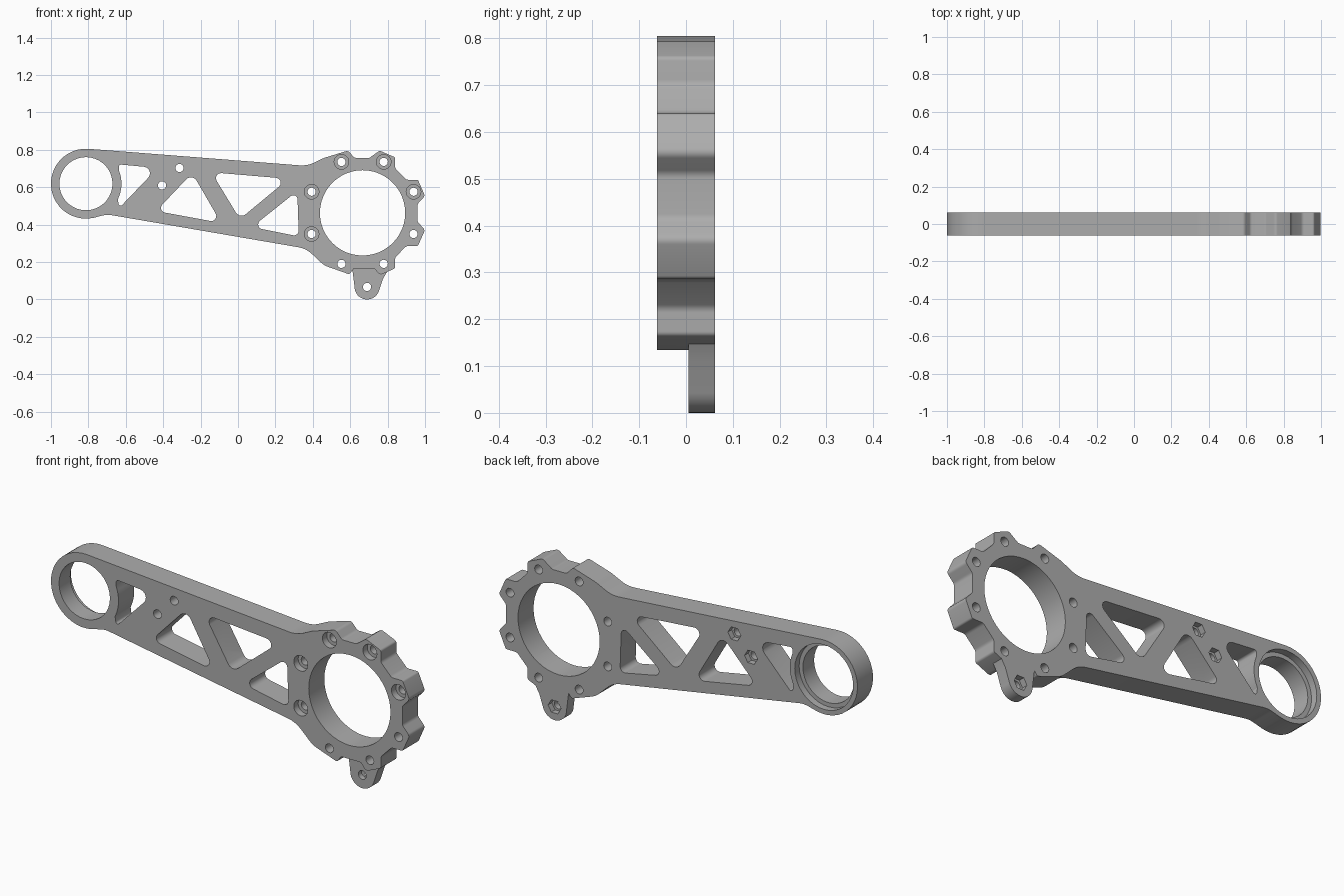
import bpy, bmesh, math
from mathutils import Vector

cube = bpy.data.objects.get("Cube")
if cube:
    bpy.data.objects.remove(cube, do_unlink=True)

HALF = 0.062                      # half thickness of the plate
EYE = (-0.813, 0.619)             # small bearing eye centre
RING = (0.666, 0.463)             # large ring centre
TAB = (0.69, 0.067)               # lug hole centre

metal = bpy.data.materials.new("grey metal")
metal.use_nodes = True
grey = (0.42, 0.42, 0.42, 1)
metal.diffuse_color = grey
metal.node_tree.nodes["Principled BSDF"].inputs["Base Color"].default_value = grey


def arc(c, r, a0, a1, n):
    """Points on an arc, angles in degrees."""
    angles = [math.radians(a0 + (a1 - a0) * i / n) for i in range(n + 1)]
    return [(c[0] + r * math.cos(a), c[1] + r * math.sin(a)) for a in angles]


def circle(c, r, n=32):
    return arc(c, r, 0, 360, n)[:-1]


def rounded(points, steps=5):
    """Polygon of (x, z, radius) corners with each corner filleted."""
    out = []
    for i, (x, z, r) in enumerate(points):
        p = Vector((x, z))
        a = Vector(points[i - 1][:2]) - p
        b = Vector(points[(i + 1) % len(points)][:2]) - p
        half = a.angle(b) / 2
        if r == 0 or half > 1.55:
            out.append((x, z))
            continue
        cut = min(r / math.tan(half), a.length * 0.48, b.length * 0.48)
        r = cut * math.tan(half)
        u, v = a.normalized(), b.normalized()
        centre = p + (u + v).normalized() * (r / math.sin(half))
        s, e = p + u * cut - centre, p + v * cut - centre
        turn = s.angle_signed(e)          # clockwise positive
        start = math.atan2(s.y, s.x)
        for k in range(steps + 1):
            t = start - turn * k / steps
            out.append((centre.x + r * math.cos(t), centre.y + r * math.sin(t)))
    return out


def prism(name, outline, y0=-HALF, y1=HALF):
    """Extrude an x-z outline from y0 to y1."""
    bm = bmesh.new()
    face = bm.faces.new([bm.verts.new((x, y0, z)) for x, z in outline])
    grown = bmesh.ops.extrude_face_region(bm, geom=[face])
    bmesh.ops.translate(bm, vec=(0, y1 - y0, 0),
                        verts=[g for g in grown["geom"] if isinstance(g, bmesh.types.BMVert)])
    bmesh.ops.recalc_face_normals(bm, faces=bm.faces)
    mesh = bpy.data.meshes.new(name)
    bm.to_mesh(mesh)
    bm.free()
    obj = bpy.data.objects.new(name, mesh)
    bpy.context.collection.objects.link(obj)
    mesh.materials.append(metal)
    return obj


def combine(body, other, operation):
    """Apply a boolean and discard the operand."""
    mod = body.modifiers.new("combine", "BOOLEAN")
    mod.operation, mod.solver, mod.object = operation, "EXACT", other
    bpy.context.view_layer.objects.active = body
    bpy.ops.object.modifier_apply(modifier=mod.name)
    bpy.data.objects.remove(other, do_unlink=True)


def cut(outline, y0=-1, y1=1):
    combine(arm, prism("cutter", outline, y0, y1), "DIFFERENCE")


# Arm outline: round eye, tapered beam, scalloped ring
eye_arc = [(x, z, 0) for x, z in arc(EYE, 0.187, 86, 282, 22)]
underside = [(-0.70, 0.455, 0.12), (0.365, 0.272, 0.14), (0.46, 0.182, 0.12),
             (0.596, 0.134, 0.012), (0.618, 0.166, 0.01), (0.73, 0.166, 0.02)]
lobes = [(0.757, 0.13, 0.02), (0.84, 0.166, 0.012), (0.84, 0.224, 0.025),
         (0.90, 0.286, 0.025), (0.962, 0.286, 0.012), (1.0, 0.372, 0.02),
         (0.96, 0.415, 0.025)]
mirrored = [(x, 2 * RING[1] - z, r) for x, z, r in reversed(lobes)]
topside = [(0.703, 0.757, 0.02), (0.623, 0.757, 0.02), (0.588, 0.796, 0.02),
           (0.46, 0.757, 0.15), (0.37, 0.714, 0.15)]
arm = prism("actuator_arm", rounded(eye_arc + underside + lobes + mirrored + topside))

# Half-thickness lug under the ring
lug = [(0.612, 0.155)] + arc(TAB, 0.067, 180, 338, 14) + [(0.775, 0.11), (0.81, 0.17), (0.80, 0.2), (0.63, 0.2)]
combine(arm, prism("lug", lug, 0.005, HALF), "UNION")

# Large bores, with a bearing seat at the back of the eye
cut(circle(EYE, 0.142, 36))
cut(circle(EYE, 0.163, 36), HALF - 0.035, 1)
cut(circle(RING, 0.228, 48))

# Bolt circle; five of the holes are counterbored at the front
for i in range(8):
    a = math.radians(22.5 + 45 * i)
    c = (RING[0] + 0.295 * math.cos(a), RING[1] + 0.295 * math.sin(a))
    cut(circle(c, 0.022, 20))
    if i < 5:
        cut(circle(c, 0.039, 24), -1, -HALF + 0.035)

# Small holes with hexagonal nut seats at the back
for c in [TAB, (-0.406, 0.61), (-0.313, 0.703)]:
    cut(circle(c, 0.022, 20))
    cut(circle(c, 0.036, 6), HALF - 0.03, 1)

# Truss pockets
pockets = [
    [(-0.43, 0.703, 0.035), (-0.637, 0.722, 0.012)]
    + [(x, z, 0) for x, z in arc(EYE, 0.19, 22, -26, 8)]
    + [(-0.636, 0.488, 0.014)],
    [(-0.245, 0.676, 0.035), (-0.437, 0.473, 0.025), (-0.09, 0.409, 0.027)],
    [(-0.142, 0.68, 0.027), (0.27, 0.645, 0.027), (0.01, 0.43, 0.035)],
    [(0.317, 0.58, 0.022), (0.325, 0.337, 0.025), (0.075, 0.387, 0.025)],
]
for pocket in pockets:
    cut(rounded(pocket))

# Smooth walls, crisp edges
bpy.ops.object.select_all(action="DESELECT")
arm.select_set(True)
bpy.context.view_layer.objects.active = arm
bpy.ops.object.shade_smooth_by_angle(angle=math.radians(30))
